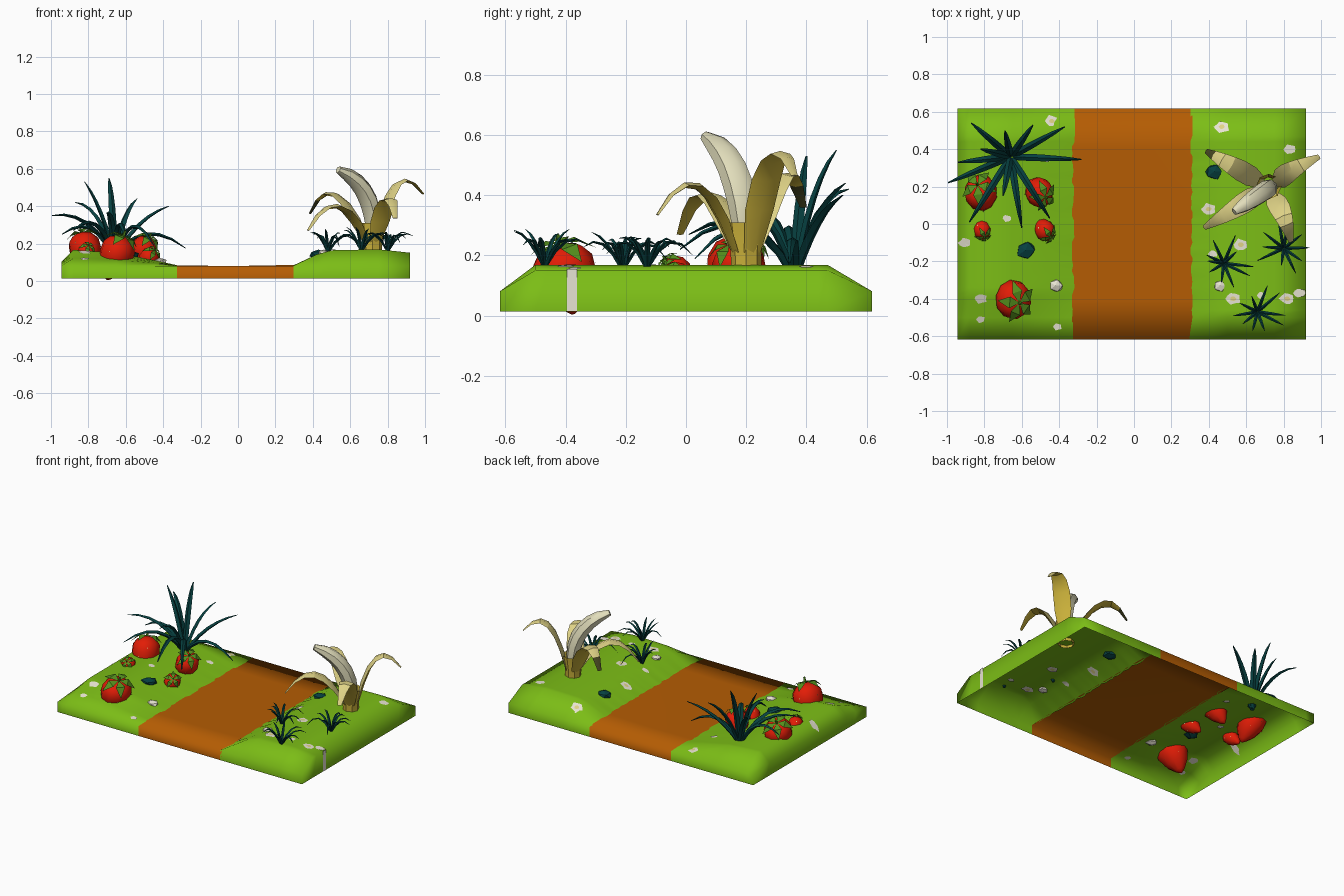
import bpy, bmesh, math, random
from mathutils import Vector as V

if "Cube" in bpy.data.objects:
    bpy.data.objects.remove(bpy.data.objects["Cube"])

random.seed(4)


def mat(name, *rgb):
    m = bpy.data.materials.new(name)
    m.diffuse_color = (*rgb, 1)
    m.use_nodes = True
    m.node_tree.nodes["Principled BSDF"].inputs["Base Color"].default_value = m.diffuse_color
    return m


GRASS = mat("grass green", .20, .51, .008)
DIRT = mat("path brown", .46, .108, .001)
RED = mat("berry red", .76, .012, .002)
LEAF = mat("calyx green", .09, .28, .012)
TEAL = mat("dark teal", .002, .052, .052)
WHITE = mat("petal white", .82, .79, .66)
PEEL = mat("peel yellow", .62, .46, .045)
PALE = mat("pale peel", .74, .65, .24)
FLESH = mat("fruit cream", .76, .73, .50)
TIP = mat("peel tip", .06, .06, .015)


def finish(bm, name, mats, angle=40):
    me = bpy.data.meshes.new(name)
    bm.to_mesh(me)
    bm.free()
    for m in mats:
        me.materials.append(m)
    ob = bpy.data.objects.new(name, me)
    bpy.context.collection.objects.link(ob)
    if angle >= 180:
        me.shade_smooth()
    elif angle:
        bpy.ops.object.select_all(action='DESELECT')
        ob.select_set(True)
        bpy.context.view_layer.objects.active = ob
        bpy.ops.object.shade_smooth_by_angle(angle=math.radians(angle))
    return ob


def loft(bm, rings, index=lambda i, j: 0, caps=True):
    rs = [[bm.verts.new(p) for p in r] for r in rings]
    k = len(rs[0])
    for i in range(len(rs) - 1):
        for j in range(k):
            f = bm.faces.new((rs[i][j], rs[i][(j + 1) % k], rs[i + 1][(j + 1) % k], rs[i + 1][j]))
            f.material_index = index(i, j)
    if caps:
        bm.faces.new(rs[0][::-1]).material_index = index(0, 0)
        bm.faces.new(rs[-1]).material_index = index(len(rs) - 2, 0)


def arc(a, mid, b, n):
    # quadratic curve that passes through the middle point
    c = 2 * mid - (a + b) / 2
    return [a * (1 - t) ** 2 + c * 2 * t * (1 - t) + b * t * t for t in (i / n for i in range(n + 1))]


def sweep(bm, path, widths, thick, k=4, index=lambda i, j: 0):
    # flattened tube along a path; +normal is the upper / inner side
    d = path[-1] - path[0]
    side = V((d.x, d.y, 0)).normalized().cross(V((0, 0, 1)))
    rings = []
    for i, p in enumerate(path):
        tan = (path[min(i + 1, len(path) - 1)] - path[max(i - 1, 0)]).normalized()
        n = side.cross(tan)
        angs = [2 * math.pi * j / k for j in range(k)]
        rings.append([p + side * widths[i] * math.cos(a) + n * widths[i] * thick * math.sin(a) for a in angs])
    loft(bm, rings, index)


# ground height: x profile faded out towards both ends (longer ramp at front left)
PROFILE = [(-.945, .10), (-.88, .165), (-.65, .15), (-.45, .11), (-.32, .08), (.30, .08),
           (.42, .14), (.50, .163), (.75, .168), (.92, .15)]


def height(x, y):
    z = PROFILE[0][1] if x < 0 else PROFILE[-1][1]
    for (x0, z0), (x1, z1) in zip(PROFILE, PROFILE[1:]):
        if x0 <= x <= x1:
            z = z0 + (z1 - z0) * (x - x0) / (x1 - x0)
    e = max(0, min(1, (.618 + y) / (.25 if x < 0 else .118), (.618 - y) / .148))
    return .08 + (z - .08) * e


def ground(name, m, xs, ys, ragged, lift):
    # one strip of the open-bottomed shell, with walls on its outer edges
    bm = bmesh.new()
    grid = [[bm.verts.new((x + (random.uniform(-.01, .01) if x in ragged else 0), y, height(x, y) + lift))
             for x in xs] for y in ys]
    for a, b in zip(grid, grid[1:]):
        for j in range(len(a) - 1):
            bm.faces.new((a[j], a[j + 1], b[j + 1], b[j]))
    rim = [e for e in bm.edges if e.is_boundary and
           (all(abs(abs(v.co.y) - .618) < .001 for v in e.verts) or all(abs(v.co.x) > .6 for v in e.verts))]
    ext = bmesh.ops.extrude_edge_only(bm, edges=rim)
    for v in ext['geom']:
        if isinstance(v, bmesh.types.BMVert):
            v.co.z = .013
    bmesh.ops.recalc_face_normals(bm, faces=bm.faces)
    bm.faces.ensure_lookup_table()
    if bm.faces[0].normal.z < 0:
        bmesh.ops.reverse_faces(bm, faces=bm.faces)
    finish(bm, name, [m], 180)


# grass banks with ragged inner edges, and the path between them
rows = [-.618, -.5] + [-.46 + .03 * i for i in range(31)] + [.47, .618]
left = [x for x, _ in PROFILE if x < 0]
right = [x for x, _ in PROFILE if x > 0]
ground("grass_bank_left", GRASS, left, rows, (-.32,), .001)
ground("grass_bank_right", GRASS, right, rows, (.30,), .001)
ground("path", DIRT, [-.332, -.01, .312], [-.618, -.4, 0, .4, .618], (), 0)

# flat flowers painted on the ground, visible above and below
bm = bmesh.new()


def patch(x, y, r, inner, off, index):
    n = 10
    pts = []
    for i in range(n):
        q = r * (1 if i % 2 else inner) * random.uniform(.85, 1.1)
        pts.append((x + q * math.cos(i * 2 * math.pi / n), y + q * .75 * math.sin(i * 2 * math.pi / n)))
    for s in (1, -1):
        c = bm.verts.new((x, y, height(x, y) + s * off))
        vs = [bm.verts.new((px, py, height(px, py) + s * off)) for px, py in pts]
        for i in range(n):
            tri = (c, vs[i], vs[(i + 1) % n])
            bm.faces.new(tri if s > 0 else tri[::-1]).material_index = index


BIG = [(.47, .52), (-.44, .55), (.40, .08), (.57, -.11), (.53, -.40), (.82, -.40)]
SMALL = [(.83, .40), (-.905, -.10), (-.68, .03), (-.82, -.40), (-.82, -.51), (-.41, -.55), (-.46, .35),
         (.885, -.37), (.42, -.16), (.68, -.38)]
for x, y in BIG:
    patch(x, y, .043, .85, .004, 0)
    patch(x, y, .016, 1, .0065, 1)
for i, (x, y) in enumerate(SMALL):
    patch(x, y, .036 if i in (0, 1, 3, 7) else .026, .85, .004, 0)
# pale stripe down the right wall
bm.faces.new([bm.verts.new((.923, y, z)) for y, z in ((-.395, .015), (-.362, .015), (-.362, .155), (-.395, .155))])
finish(bm, "flowers", [WHITE, PALE], 0)

# half-buried stones
for name, m, x, y, s in (("dark_stone_left", TEAL, -.58, -.14, .055), ("dark_stone_right", TEAL, .43, .28, .05),
                         ("pale_stone_left", WHITE, -.42, -.33, .042), ("pale_stone_right", WHITE, .46, -.33, .036)):
    bm = bmesh.new()
    bmesh.ops.create_icosphere(bm, subdivisions=1, radius=s)
    for v in bm.verts:
        v.co = V((v.co.x, v.co.y * .9, v.co.z * .5)) * random.uniform(.85, 1.1) + V((x, y, height(x, y)))
    finish(bm, name, [m], 0)

# strawberries: tip in the soil, leafy cap on top
SHAPE = [(0, .08), (.08, .32), (.28, .72), (.55, 1), (.78, .97), (.92, .7), (1, .2)]
BERRIES = [((-.79, .10, .05), (-.835, .205, .25), .086), ((-.56, .21, .05), (-.475, .145, .23), .071),
           ((-.70, -.375, .007), (-.615, -.42, .235), .093), ((-.835, .025, .09), (-.80, -.065, .185), .045),
           ((-.525, .02, .06), (-.45, -.065, .16), .051)]
for b, (tip, top, r) in enumerate(BERRIES):
    tip, top = V(tip), V(top)
    L = (top - tip).length
    q = (top - tip).to_track_quat('Z', 'Y')

    def at(rad, ang, z):
        p = tip + q @ V((rad * math.cos(ang), rad * math.sin(ang), z))
        axis = tip + q @ V((0, 0, z))
        return V((p.x, axis.y + (p.y - axis.y) * 1.12, max(p.z, 0)))
    bm = bmesh.new()
    loft(bm, [[at(r * w, j * math.pi / 5, L * t) for j in range(10)] for t, w in SHAPE])
    finish(bm, f"strawberry_{b + 1}", [RED], 60)
    # seeds
    bm = bmesh.new()
    for i, (t, w) in enumerate(((.42, .88), (.66, 1.0))):
        for j in range(5):
            a = (2 * j + i) * math.pi / 5
            d = .003 / r
            bm.faces.new([bm.verts.new(at(r * w + .003, a + da, L * t + dz))
                          for da, dz in ((-d, 0), (0, -.005), (d, 0), (0, .005))])
    finish(bm, f"seeds_{b + 1}", [PALE], 0)
    # leafy cap and stem
    bm = bmesh.new()
    for j in range(5):
        a = j * math.tau / 5 + b
        c, l, m, e = [bm.verts.new(p) for p in (at(0, a, L + .008), at(r * .66, a - .48, L + .005),
                                                at(r * .66, a + .48, L + .005), at(r * 1.15, a, L * .84))]
        bm.faces.new((c, l, m))
        bm.faces.new((l, e, m))
    loft(bm, [[at(s * r, j * math.pi / 2, L + z) for j in range(4)] for s, z in ((.1, 0), (.07, r * .4))])
    finish(bm, f"berry_cap_{b + 1}", [LEAF], 0)

# large spiky plant: blade tips and the height of each blade's middle
BLADES = [(-.69, .50, .55, .39), (-.87, .54, .42, .34), (-.54, .53, .44, .33), (-.37, .52, .40, .30),
          (-.28, .345, .175, .25), (-.45, .03, .19, .29), (-.60, -.02, .22, .30), (-.88, .01, .27, .30),
          (-.995, .22, .35, .31), (-.94, .33, .25, .28), (-.70, .15, .36, .32), (-.82, .40, .53, .36)]
bm = bmesh.new()
root = V((-.66, .36, .12))
for x, y, z, mz in BLADES:
    end = V((x, y, z))
    mid = root.lerp(end, .45)
    mid.z = mz
    sweep(bm, arc(root, mid, end, 6), [.015, .018, .019, .018, .015, .011, .003], .6)
finish(bm, "large_spiky_plant", [TEAL])

# three small spiky plants
for n, (x, y) in enumerate(((.48, -.21), (.80, -.13), (.66, -.47))):
    bm = bmesh.new()
    root = V((x, y, height(x, y) - .01))
    for i in range(10):
        a = i * math.tau / 10 + random.uniform(-.2, .2)
        r = random.uniform(.08, .165)
        end = root + V((r * math.cos(a), r * math.sin(a), .22 - r + random.uniform(-.03, .02)))
        mid = root.lerp(end, .5)
        mid.z = root.z + .09
        sweep(bm, arc(root, mid, end, 4), [.007, .009, .008, .006, .001], .6)
    finish(bm, f"small_spiky_plant_{n + 1}", [TEAL])

# peeled banana: stem tube, flesh and four folded peels
bm = bmesh.new()
C = V((.72, .2, 0))
loft(bm, [[C + V((r * math.cos(j * math.pi / 4), r * math.sin(j * math.pi / 4), z)) for j in range(8)]
          for r, z in ((.05, .148), (.052, .22), (.068, .31))], caps=False)
finish(bm, "banana_stem", [PEEL], 30)

bm = bmesh.new()
sweep(bm, arc(V((.725, .2, .22)), V((.685, .165, .46)), V((.535, .065, .595)), 7),
      [.035, .045, .05, .052, .05, .046, .038, .02], .95, 7)
finish(bm, "banana_flesh", [FLESH], 50)

PEELS = [((.85, .29, .515), (.99, .36, .465)), ((.52, .315, .46), (.385, .39, .36)),
         ((.80, .04, .43), (.84, -.095, .335)), ((.53, .075, .40), (.375, -.02, .27))]
for n, (mid, end) in enumerate(PEELS):
    bm = bmesh.new()
    end = V(end)
    out = V((end.x - C.x, end.y - C.y, 0)).normalized()
    start = C + out * .04 + V((0, 0, .21))
    sweep(bm, arc(start, V(mid), end, 6), [.032, .055, .056, .048, .038, .026, .013], .25, 4,
          lambda i, j: 2 if i == 5 and n == 1 else (0 if j < 2 else 1))
    finish(bm, f"banana_peel_{n + 1}", [PALE, PEEL, TIP], 30)
